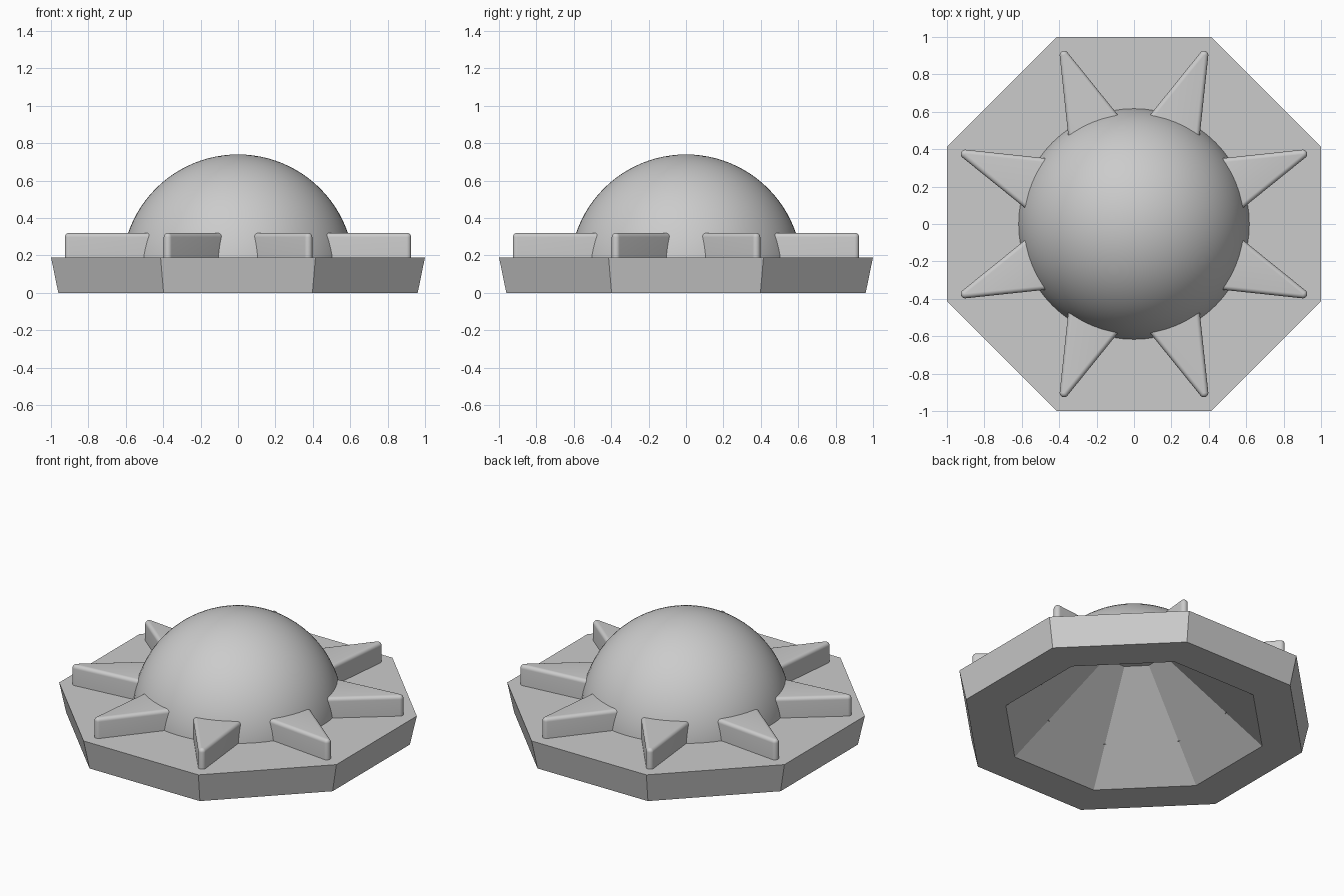
import bpy, bmesh
from math import sin, cos, tan, pi, radians
from mathutils import Matrix

cube = bpy.data.objects.get("Cube")
if cube:
    bpy.data.objects.remove(cube, do_unlink=True)

grey = bpy.data.materials.new("plain_grey")
grey.use_nodes = True
grey.diffuse_color = (0.6, 0.6, 0.6, 1)
grey.node_tree.nodes["Principled BSDF"].inputs["Base Color"].default_value = (0.6, 0.6, 0.6, 1)


def finish(bm, name, smooth_angle=None):
    bmesh.ops.recalc_face_normals(bm, faces=bm.faces)
    mesh = bpy.data.meshes.new(name)
    bm.to_mesh(mesh)
    bm.free()
    mesh.materials.append(grey)
    obj = bpy.data.objects.new(name, mesh)
    bpy.context.collection.objects.link(obj)
    if smooth_angle:
        bpy.ops.object.select_all(action='DESELECT')
        obj.select_set(True)
        bpy.context.view_layer.objects.active = obj
        bpy.ops.object.shade_smooth_by_angle(angle=radians(smooth_angle))
    return obj


def loft(rings):
    """Skin a stack of equal-sized point rings and cap both ends."""
    bm = bmesh.new()
    loops = [[bm.verts.new(p) for p in ring] for ring in rings]
    for a, b in zip(loops, loops[1:]):
        for i in range(len(a)):
            j = (i + 1) % len(a)
            bm.faces.new((a[i], a[j], b[j], b[i]))
    bm.faces.new(loops[0][::-1])
    bm.faces.new(loops[-1])
    return bm


# Octagonal base with a tapering hollow underneath
def octagon(radius, z):
    angles = [pi / 8 + k * pi / 4 for k in range(8)]
    return [(radius * cos(a), radius * sin(a), z) for a in angles]


base_profile = [(0.19, 0.51), (0.794, 0), (1.04, 0), (1.082, 0.19), (0.6, 0.19), (0.2, 0.53)]
finish(loft([octagon(r, z) for r, z in base_profile]), "octagonal_base")

# Dome: upper part of a sphere
bm = bmesh.new()
bmesh.ops.create_uvsphere(bm, u_segments=64, v_segments=48, radius=0.621,
                          matrix=Matrix.Translation((0, 0, 0.119)))
bmesh.ops.bisect_plane(bm, geom=bm.verts[:] + bm.edges[:] + bm.faces[:],
                       plane_co=(0, 0, 0.187), plane_no=(0, 0, 1), clear_inner=True)
finish(bm, "dome", 40)

# Tapered spikes with rounded tips and rounded upper edges
INNER, TIP, SLOPE, ROUND, TOP = 0.568, 0.977, radians(16.4), 0.0235, 0.32


def spike_ring(radius, z):
    half = (TIP - INNER) * tan(SLOPE) + radius / cos(SLOPE)
    sweep = pi / 2 - SLOPE
    arc = [-sweep + 2 * sweep * k / 10 for k in range(11)]
    tip = [(TIP + radius * cos(a), radius * sin(a), z) for a in arc]
    return [(INNER, -half, z)] + tip + [(INNER, half, z)]


edge = ROUND - 0.001
rings = [spike_ring(ROUND, 0.187)]
for step in range(7):
    t = step / 6 * pi / 2
    rings.append(spike_ring(ROUND - edge * (1 - cos(t)), TOP - edge * (1 - sin(t))))

for k in range(8):
    bm = loft(rings)
    bm.transform(Matrix.Rotation(pi / 8 + k * pi / 4, 4, 'Z'))
    finish(bm, f"spike_{k + 1}", 35)
